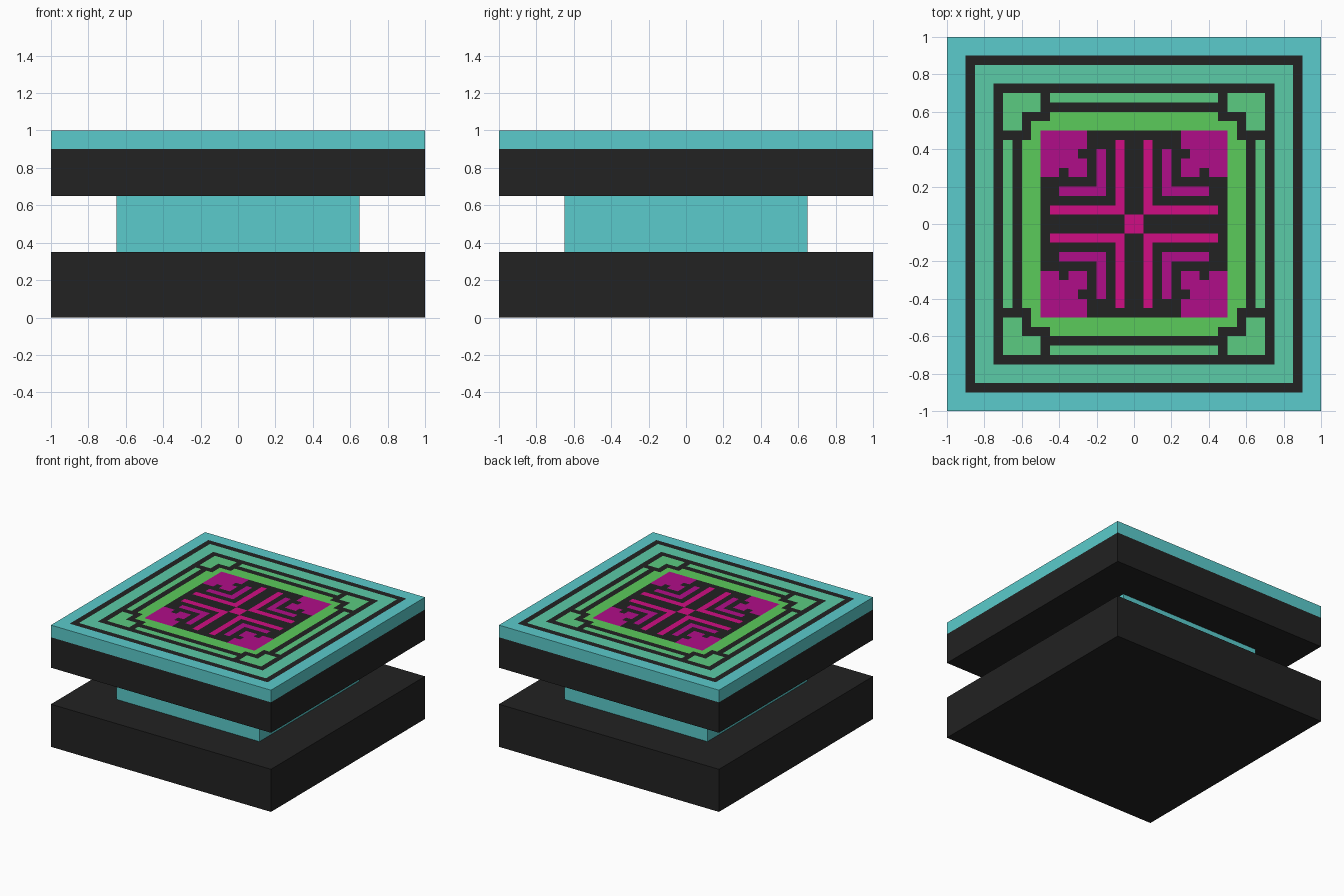
import bpy, bmesh

if "Cube" in bpy.data.objects:
    bpy.data.objects.remove(bpy.data.objects["Cube"])

CELL = 0.05  # size of one pattern square


def linear(c):
    c /= 255
    return c / 12.92 if c <= 0.04045 else ((c + 0.055) / 1.055) ** 2.4


COLOURS = {
    "black": (34, 34, 34),
    "cyan": (91, 203, 204),
    "teal": (91, 203, 167),
    "soft_green": (91, 203, 129),
    "bright_green": (91, 203, 91),
    "purple": (176, 13, 136),
    "pink": (208, 13, 131),
}
NAMES = list(COLOURS)
MATS = []
for name, rgb in COLOURS.items():
    m = bpy.data.materials.new(name)
    m.diffuse_color = (*[linear(c) for c in rgb], 1)
    m.use_nodes = True
    m.node_tree.nodes["Principled BSDF"].inputs["Base Color"].default_value = m.diffuse_color
    MATS.append(m)


def add_object(name, bm, mats):
    bmesh.ops.recalc_face_normals(bm, faces=bm.faces)
    mesh = bpy.data.meshes.new(name)
    bm.to_mesh(mesh)
    bm.free()
    for m in mats:
        mesh.materials.append(m)
    ob = bpy.data.objects.new(name, mesh)
    bpy.context.collection.objects.link(ob)
    return ob


def block(name, half, z0, z1, colour, open_top=False, open_bottom=False):
    """Square block; caps hidden inside a neighbour can be left open."""
    bm = bmesh.new()
    bmesh.ops.create_cube(bm, size=2)
    for v in bm.verts:
        v.co = (v.co.x * half, v.co.y * half, z1 if v.co.z > 0 else z0)
    bm.normal_update()
    caps = [f for f in bm.faces
            if (open_top and f.normal.z > 0.5) or (open_bottom and f.normal.z < -0.5)]
    bmesh.ops.delete(bm, geom=caps, context='FACES_ONLY')
    return add_object(name, bm, [MATS[NAMES.index(colour)]])


def pattern(x, y):
    """Colour of the top at a point; the design is eightfold symmetric."""
    i, j = int(abs(x) / CELL), int(abs(y) / CELL)
    a, b = max(i, j), min(i, j)
    # outer frames
    if a >= 18:
        return "cyan"
    if a in (17, 14):
        return "black"
    if a >= 15:
        return "teal"
    # bars and corner squares
    if a == 13:
        return "black" if b == 9 else "soft_green"
    if a == 12:
        return "black" if b <= 9 else "soft_green"
    # stepped green frame
    if a == 11:
        return "black" if b >= 9 else "bright_green"
    if a == 10:
        return "bright_green"
    # purple corners with notches
    if b >= 5:
        return "black" if (a, b) == (7, 5) else "purple"
    # purple angles, pink lines and centre
    if b == 3 and a <= 7:
        return "purple"
    if (b == 1 and a <= 8) or a == 0:
        return "pink"
    return "black"


# stacked body
block("base", 1.0, 0.0, 0.35, "black")
block("middle_block", 0.65, 0.35, 0.65, "cyan", True, True)
block("upper_slab", 1.0, 0.65, 0.9, "black", open_top=True)
block("rim", 1.0, 0.9, 1.0, "cyan", True, True)

# patterned top surface
bm = bmesh.new()
bmesh.ops.create_grid(bm, x_segments=40, y_segments=40, size=1.0)
for v in bm.verts:
    v.co.z = 1.0
for f in bm.faces:
    c = f.calc_center_median()
    f.material_index = NAMES.index(pattern(c.x, c.y))
top = add_object("patterned_top", bm, MATS)
if top.data.polygons[0].normal.z < 0:
    top.data.flip_normals()
